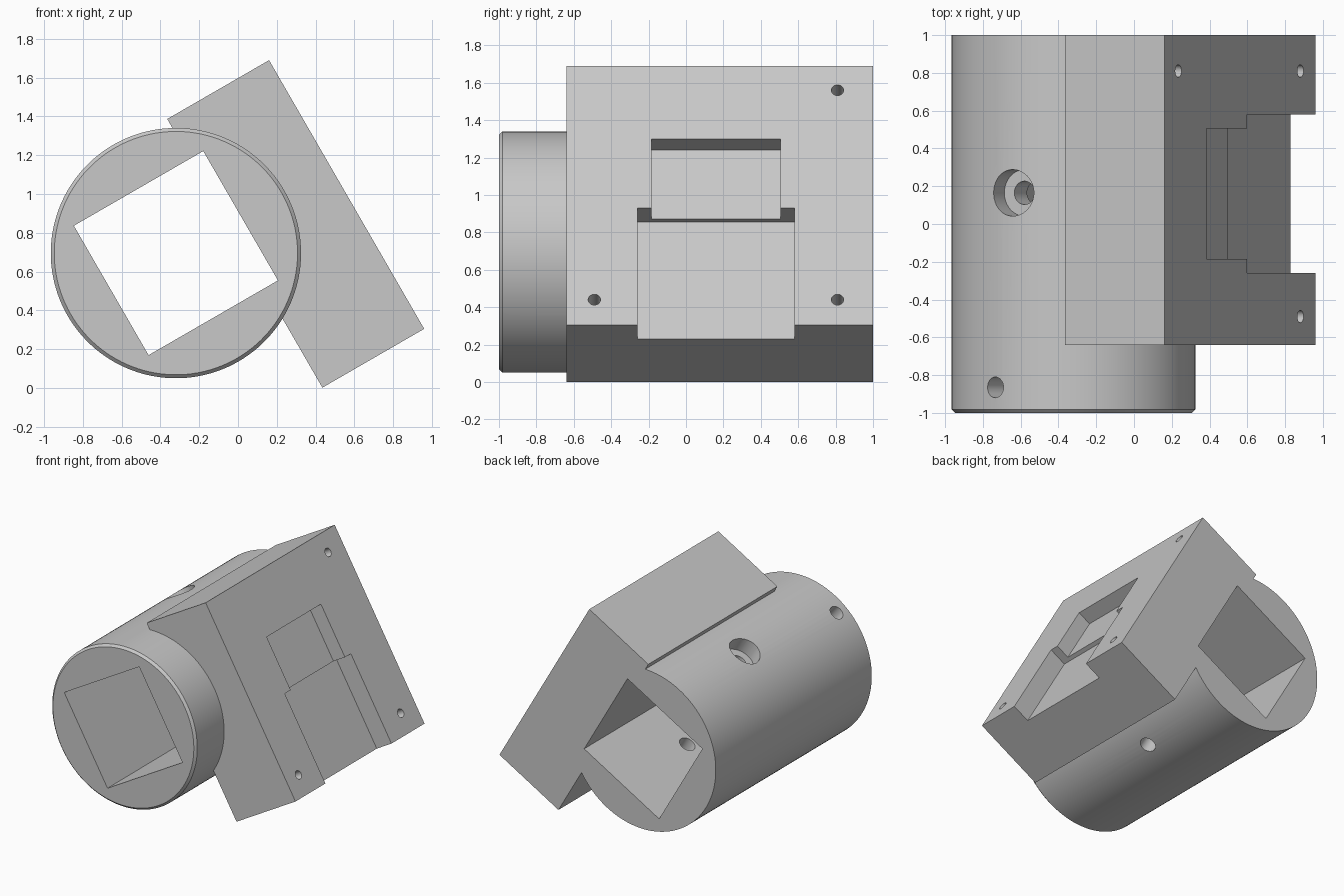
import bpy, bmesh, math
from mathutils import Matrix, Vector

cube = bpy.data.objects.get("Cube")
if cube:
    bpy.data.objects.remove(cube, do_unlink=True)

# Tilted part frame: local x = out of the plate, y = tube axis, z = up the plate
FRAME = Matrix.Translation((-0.32, 0, 0.695)) @ Matrix.Rotation(math.radians(-30), 4, 'Y')
RADIUS = 0.645

grey = bpy.data.materials.new("plain_grey")
grey.use_nodes = True
colour = (0.58, 0.58, 0.58, 1)
grey.diffuse_color = colour
grey.node_tree.nodes["Principled BSDF"].inputs["Base Color"].default_value = colour


def finish(bm, name):
    mesh = bpy.data.meshes.new(name)
    bmesh.ops.recalc_face_normals(bm, faces=bm.faces)
    bm.to_mesh(mesh)
    bm.free()
    obj = bpy.data.objects.new(name, mesh)
    bpy.context.collection.objects.link(obj)
    mesh.materials.append(grey)
    return obj


def box(name, x, y, z):
    bm = bmesh.new()
    bmesh.ops.create_cube(bm, size=1)
    for v in bm.verts:
        v.co = FRAME @ Vector([(r[0] + r[1]) / 2 + c * (r[1] - r[0])
                               for c, r in zip(v.co, (x, y, z))])
    return finish(bm, name)


def rod(name, start, end, radius, sides=32, chamfer=0):
    start, end = Vector(start), Vector(end)
    axis = end - start
    bm = bmesh.new()
    bmesh.ops.create_cone(bm, cap_ends=True, segments=sides, radius1=radius,
                          radius2=radius, depth=axis.length)
    if chamfer:
        rim = [e for e in bm.edges if all(v.co.z < 0 for v in e.verts)]
        bmesh.ops.bevel(bm, geom=rim, offset=chamfer, segments=1, affect='EDGES')
    turn = axis.to_track_quat('Z', 'Y').to_matrix().to_4x4()
    bm.transform(FRAME @ Matrix.Translation((start + end) / 2) @ turn)
    return finish(bm, name)


# Tube and plate
body = rod("clamp_body", (0, -1, 0), (0, 1, 0), RADIUS, 128, 0.018)
plate = box("mounting_plate", (0.307, 0.913), (-0.64, 1), (-0.978, 0.621))

# Square bore and the stepped pocket in the plate
cutters = [
    box("square_bore", (-0.385, 0.385), (-1.2, 1.2), (-0.385, 0.385)),
    box("lower_pocket", (0.762, 1.1), (-0.26, 0.58), (-1.2, -0.255)),
    box("upper_pocket", (0.795, 1.1), (-0.185, 0.505), (-0.3, 0.172)),
]

# Plate screw holes
for y in (-0.49, 0.81):
    for z in (-0.821, 0.472):
        cutters.append(rod("screw_hole", (0.6, y, z), (1.1, y, z), 0.033))

# Cross hole with counterbore
cutters.append(rod("cross_hole", (0, 0.165, -0.9), (0, 0.165, 0.9), 0.062))
cutters.append(rod("counterbore", (0, 0.165, 0.52), (0, 0.165, 0.9), 0.123, 48))

# Two radial set screw holes near the front
for degrees in (100, 170):
    a = math.radians(degrees)
    cutters.append(rod("set_screw_hole", (0, -0.865, 0),
                       (0.9 * math.cos(a), -0.865, 0.9 * math.sin(a)), 0.055))

# Merge the plate, then cut every opening
for tool, operation in [(plate, 'UNION')] + [(c, 'DIFFERENCE') for c in cutters]:
    tool.hide_render = True
    mod = body.modifiers.new(tool.name, 'BOOLEAN')
    mod.operation = operation
    mod.solver = 'EXACT'
    mod.object = tool

bpy.context.view_layer.update()
graph = bpy.context.evaluated_depsgraph_get()
result = bpy.data.meshes.new_from_object(body.evaluated_get(graph))
body.modifiers.clear()
body.data = result
result.materials.clear()
result.materials.append(grey)
for poly in result.polygons:
    poly.material_index = 0
for tool in [plate] + cutters:
    bpy.data.objects.remove(tool, do_unlink=True)

# Smooth the round surfaces, keep machined edges sharp
bpy.ops.object.select_all(action='DESELECT')
body.select_set(True)
bpy.context.view_layer.objects.active = body
bpy.ops.object.shade_smooth_by_angle(angle=math.radians(25))
